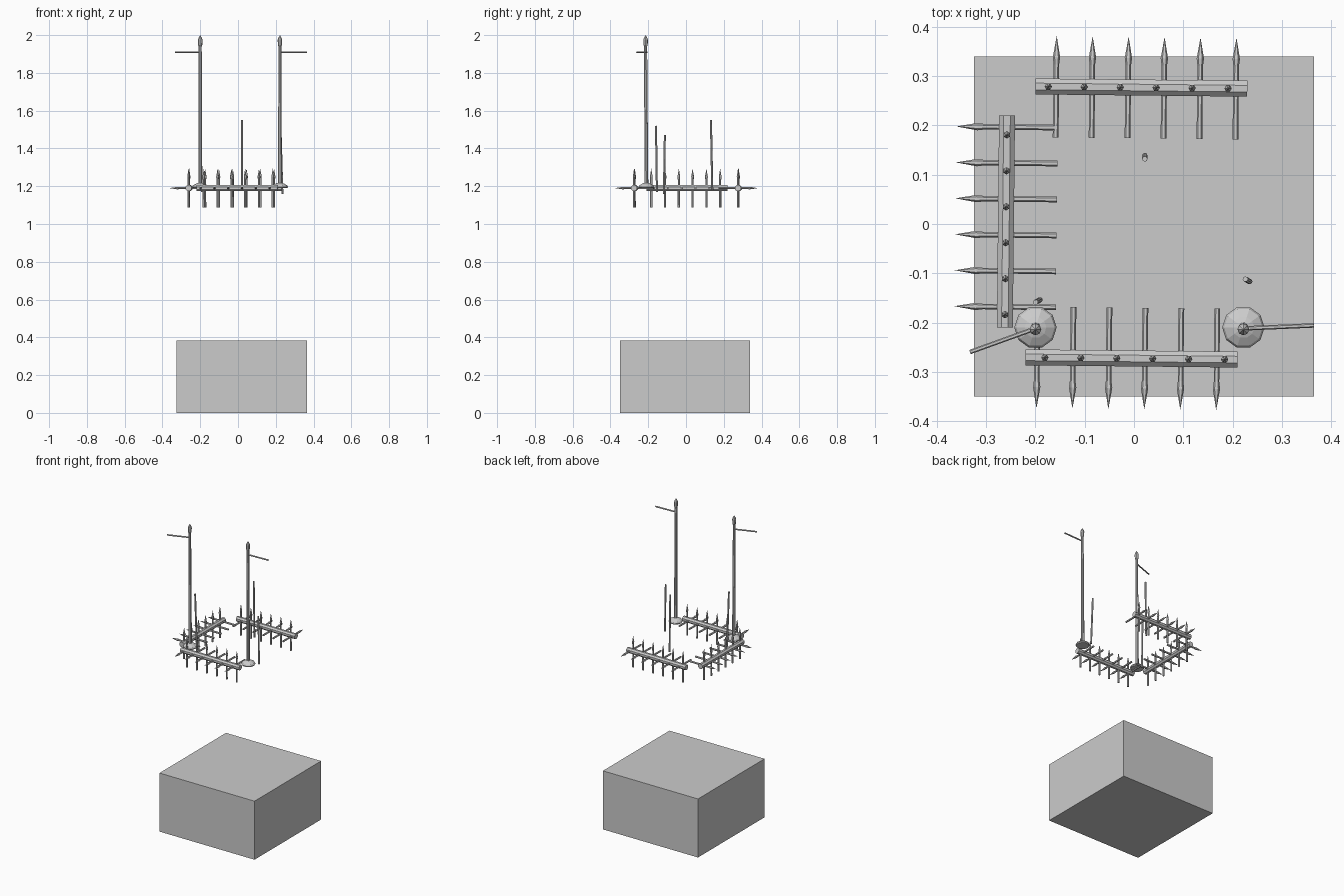
import bpy, bmesh, math
from mathutils import Matrix, Vector

cube = bpy.data.objects.get("Cube")
if cube:
    bpy.data.objects.remove(cube, do_unlink=True)

steel = bpy.data.materials.new("plain_grey")
steel.use_nodes = True
steel.diffuse_color = (0.6, 0.6, 0.6, 1)
steel.node_tree.nodes["Principled BSDF"].inputs["Base Color"].default_value = (0.6, 0.6, 0.6, 1)


def finish(name, bm):
    bmesh.ops.recalc_face_normals(bm, faces=bm.faces)
    mesh = bpy.data.meshes.new(name)
    bm.to_mesh(mesh)
    bm.free()
    mesh.materials.append(steel)
    obj = bpy.data.objects.new(name, mesh)
    bpy.context.collection.objects.link(obj)
    return obj


def lathe(bm, profile, sides, start, direction, twist=0.0):
    """Revolve (distance, radius) pairs about an axis; a zero radius makes a point."""
    turn = Vector(direction).to_track_quat('Z', 'Y').to_matrix().to_4x4()
    place = Matrix.Translation(start) @ turn
    rings = []
    for dist, rad in profile:
        angles = [twist + 2 * math.pi * i / sides for i in range(sides if rad else 1)]
        rings.append([bm.verts.new(place @ Vector((rad * math.cos(a), rad * math.sin(a), dist)))
                      for a in angles])
    for low, high in zip(rings, rings[1:]):
        for i in range(sides):
            j = (i + 1) % sides
            if len(high) == 1:
                bm.faces.new((low[i], low[j], high[0]))
            else:
                bm.faces.new((low[i], low[j], high[j], high[i]))
    bm.faces.new(rings[0])
    if len(rings[-1]) > 1:
        bm.faces.new(rings[-1])


def rod(name, a, b, radius, sides=8):
    a, b = Vector(a), Vector(b)
    bm = bmesh.new()
    lathe(bm, [(0, radius), ((b - a).length, radius)], sides, a, b - a)
    return finish(name, bm)


# Ground block
bm = bmesh.new()
bmesh.ops.create_cube(bm, size=1, matrix=Matrix.Translation((0.02, -0.005, 0.192))
                      @ Matrix.Diagonal((0.69, 0.69, 0.384, 1)))
finish("ground_block", bm)

# Spiked barriers: a rail with outward and upright pointed stakes
STAKE = [(-0.103, 0.006), (0.045, 0.0055), (0.06, 0.0075), (0.103, 0)]


def barrier(name, centre, angle):
    bm = bmesh.new()
    lathe(bm, [(-0.215, 0.0175), (0.215, 0.0175)], 8, (0, 0, 0), (1, 0, 0), math.pi / 8)
    for k in range(6):
        lathe(bm, STAKE, 6, (-0.173 + 0.073 * k, 0, 0), (0, 1, 0))
        lathe(bm, STAKE, 6, (-0.189 + 0.073 * k, 0, 0), (0, 0, 1))
    obj = finish(name, bm)
    obj.location = centre
    obj.rotation_euler.z = math.radians(angle - 0.6)


barrier("back_barrier", (0.015, 0.277, 1.19), 0)
barrier("right_barrier", (-0.26, 0.005, 1.19), 90)
barrier("front_barrier", (-0.005, -0.273, 1.19), 180)

# Flag poles: domed foot, tapered shaft, pointed finial and cross arm
FOOT = [(0, 0.04), (0.006, 0.043), (0.014, 0.039), (0.024, 0.022), (0.028, 0.011)]
SHAFT = [(0.01, 0.0105), (0.4, 0.009), (0.755, 0.008)]
FINIAL = [(0.75, 0.008), (0.757, 0.011), (0.785, 0.012), (0.795, 0.009), (0.81, 0)]
for side, x, arm_end in (("right", -0.2, (-0.333, -0.26, 1.91)),
                         ("left", 0.222, (0.365, -0.206, 1.91))):
    foot = (x, -0.21, 1.19)
    lean = (0, -0.004, 0.81)
    for part, profile, sides, axis in (("foot", FOOT, 10, (0, 0, 1)),
                                       ("shaft", SHAFT, 8, lean),
                                       ("finial", FINIAL, 8, lean)):
        bm = bmesh.new()
        lathe(bm, profile, sides, foot, axis)
        finish(f"{side}_pole_{part}", bm)
    rod(f"{side}_pole_arm", (x, -0.212, 1.91), arm_end, 0.0045, 6)

# Loose upright staves, slightly leaning
rod("back_stave", (0.022, 0.139, 1.18), (0.022, 0.132, 1.55), 0.0055)
rod("right_stave", (-0.191, -0.154, 1.17), (-0.2, -0.159, 1.52), 0.0055)
rod("left_stave", (0.235, -0.117, 1.16), (0.226, -0.112, 1.47), 0.0055)
